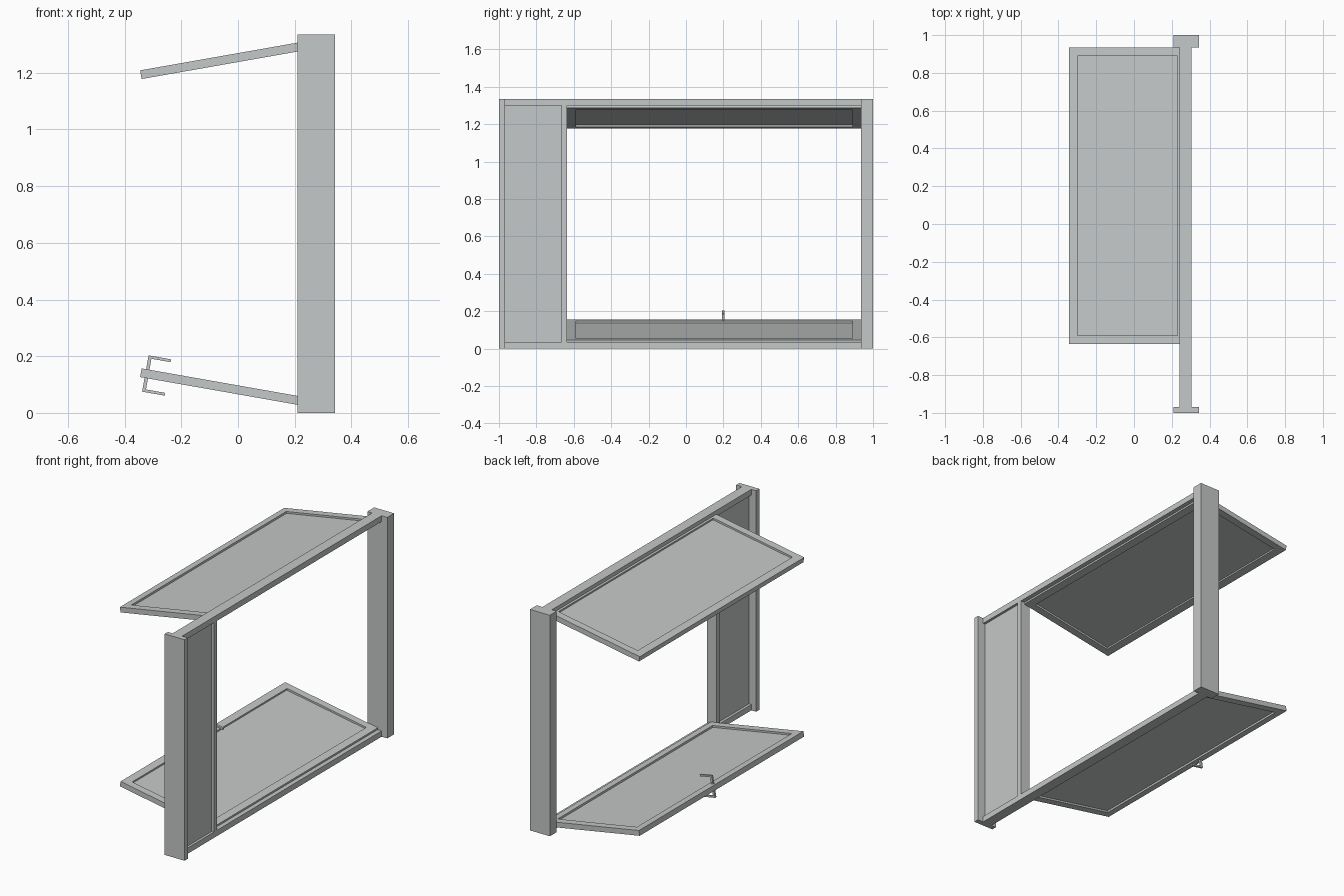
import bpy, bmesh, math
from mathutils import Matrix, Vector

if "Cube" in bpy.data.objects:
    bpy.data.objects.remove(bpy.data.objects["Cube"])

grey = bpy.data.materials.new("light_grey")
grey.diffuse_color = (0.56, 0.58, 0.58, 1)
grey.use_nodes = True
grey.node_tree.nodes["Principled BSDF"].inputs["Base Color"].default_value = grey.diffuse_color

H = 1.335                      # overall height
TILT = math.radians(10)        # opening angle of the sashes


def add_object(name, bm, matrix=None):
    mesh = bpy.data.meshes.new(name)
    bmesh.ops.recalc_face_normals(bm, faces=bm.faces)
    bm.to_mesh(mesh)
    bm.free()
    mesh.materials.append(grey)
    ob = bpy.data.objects.new(name, mesh)
    bpy.context.collection.objects.link(ob)
    if matrix:
        ob.matrix_world = matrix
    return ob


def box_bm(x, y, z):
    """Box between the (min, max) pairs of each axis."""
    bm = bmesh.new()
    bmesh.ops.create_cube(bm, size=1)
    size = [b - a for a, b in (x, y, z)]
    mid = [(a + b) / 2 for a, b in (x, y, z)]
    bmesh.ops.scale(bm, vec=size, verts=bm.verts)
    bmesh.ops.translate(bm, vec=mid, verts=bm.verts)
    return bm


def box(name, x, y, z):
    return add_object(name, box_bm(x, y, z))


# Outer frame: wide posts, thinner rails and mullion
POST_X, RAIL_X = (0.21, 0.343), (0.242, 0.305)
box("left_post", POST_X, (-1.0, -0.969), (0, H))
box("right_post", POST_X, (0.935, 1.0), (0, H))
box("bottom_rail", RAIL_X, (-0.969, 0.935), (0, 0.035))
box("top_rail", RAIL_X, (-0.969, 0.935), (H - 0.035, H))
box("mullion", RAIL_X, (-0.666, -0.636), (0.035, H - 0.035))
# Fixed side panel, recessed on both sides
box("side_panel", (0.258, 0.29), (-0.969, -0.666), (0.035, H - 0.035))


def sash(name, z, angle):
    """Tilted sash: slab with a recessed pane on both faces."""
    bm = box_bm((-0.315, 0.315), (-0.785, 0.785), (-0.0155, 0.0155))
    bm.normal_update()
    for face in [f for f in bm.faces if abs(f.normal.z) > 0.9]:
        push = Vector((0, 0, -0.011 if face.normal.z > 0 else 0.011))
        bmesh.ops.inset_region(bm, faces=[face], thickness=0.065)
        ring = bmesh.ops.extrude_discrete_faces(bm, faces=[face])["faces"]
        bmesh.ops.translate(bm, vec=push, verts=ring[0].verts)
    place = Matrix.Translation((-0.0325, 0.15, z)) @ Matrix.Rotation(angle, 4, 'Y')
    add_object(name, bm, place)
    return place


sash("upper_sash", H - 0.087, -TILT)
low = sash("lower_sash", 0.087, TILT)

# C-shaped handle through the free edge of the lower sash
profile = [(-0.299, -0.065), (-0.218, -0.065), (-0.218, -0.055), (-0.287, -0.055),
           (-0.287, 0.055), (-0.218, 0.055), (-0.218, 0.065), (-0.299, 0.065)]
bm = bmesh.new()
face = bm.faces.new([bm.verts.new((u, 0.043, v)) for u, v in profile])
ext = bmesh.ops.extrude_face_region(bm, geom=[face])["geom"]
bmesh.ops.translate(bm, vec=(0, 0.013, 0),
                    verts=[g for g in ext if isinstance(g, bmesh.types.BMVert)])
add_object("handle", bm, low)
